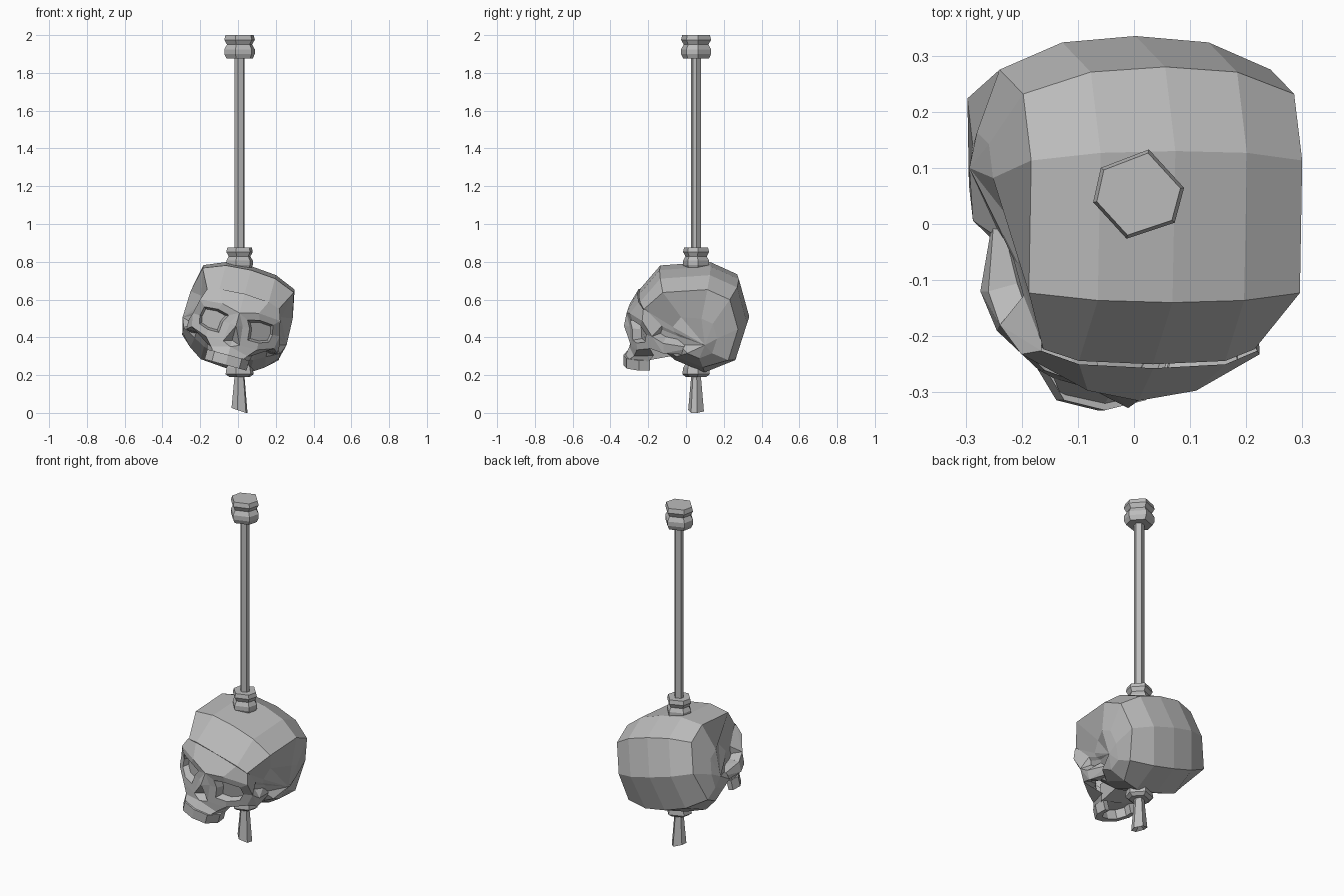
import bpy, bmesh
from math import radians, sin, cos
from mathutils import Matrix, Vector

cube = bpy.data.objects.get("Cube")
if cube:
    bpy.data.objects.remove(cube)

grey = bpy.data.materials.new("plain grey")
grey.use_nodes = True
tone = (0.5, 0.5, 0.5, 1)
grey.diffuse_color = tone
grey.node_tree.nodes["Principled BSDF"].inputs["Base Color"].default_value = tone

# The head leans sideways on the pole
LEAN = Matrix.Translation((0, 0, 0.5)) @ Matrix.Rotation(radians(15), 4, 'Y')
# Corner directions of the slightly uneven hexagon
HEX = [radians(a) for a in (8, 77, 145, 190, 255, 322)]


def finish(name, bm, head=False, front=False):
    """Turn a bmesh into an object; head parts are mirrored and leaned."""
    bmesh.ops.recalc_face_normals(bm, faces=bm.faces)
    if front and sum(f.normal.y * f.calc_area() for f in bm.faces) > 0:
        bmesh.ops.reverse_faces(bm, faces=bm.faces)
    mesh = bpy.data.meshes.new(name)
    bm.to_mesh(mesh)
    bm.free()
    mesh.materials.append(grey)
    obj = bpy.data.objects.new(name, mesh)
    bpy.context.collection.objects.link(obj)
    if head:
        obj.matrix_world = LEAN
        obj.modifiers.new("mirror", 'MIRROR').use_clip = True


def hulls(name, groups):
    """One convex block for each group of points."""
    bm = bmesh.new()
    for pts in groups:
        verts = [bm.verts.new(p) for p in pts]
        res = bmesh.ops.convex_hull(bm, input=verts)
        spare = set(res["geom_interior"]) | set(res["geom_unused"])
        bmesh.ops.delete(bm, geom=[v for v in spare if isinstance(v, bmesh.types.BMVert)],
                         context='VERTS')
    finish(name, bm, head=True)


def hex_loft(profile, dent=0.0):
    """Six-sided part on the pole axis; dent hollows the lower end."""
    bm = bmesh.new()
    rings = [[bm.verts.new((0.008 + r * cos(a), 0.053 + r * sin(a), z)) for a in HEX]
             for r, z in profile]
    for low, high in zip(rings, rings[1:]):
        for i in range(6):
            bm.faces.new((low[i - 1], low[i], high[i], high[i - 1]))
    bm.faces.new(rings[-1])
    hub = bm.verts.new((0.008, 0.053, profile[0][1] + dent))
    for i in range(6):
        bm.faces.new((hub, rings[0][i], rings[0][i - 1]))
    return bm, rings[0]


# Pole with its turned fittings
def fitting(name, base, height, r):
    steps = ((0.85, 0), (1, 0.2), (1, 0.4), (0.82, 0.6), (1, 0.8), (0.92, 1))
    finish(name, hex_loft([(r * k, base + height * t) for k, t in steps])[0])


fitting("top_knob", 1.875, 0.125, 0.082)
fitting("upper_collar", 0.76, 0.115, 0.071)
finish("pole", hex_loft([(0.027, 0.15), (0.027, 1.9)])[0])
finish("lower_collar", hex_loft([(0.055, 0.19), (0.075, 0.205), (0.07, 0.24), (0.05, 0.27)])[0])

# Flared foot with a slanted, hollow end
bm, tip = hex_loft([(0.043, 0), (0.026, 0.2)], dent=0.04)
for v in tip:
    v.co.z = max(0, (0.04 - v.co.x) * 0.35)
finish("foot_spike", bm)

# Cranium: centre-line outline repeated in narrowing columns toward the side
outline = [(-.25, .13), (-.14, .265), (.13, .285), (.28, .215), (.335, .01),
           (.27, -.2), (.1, -.27), (-.06, -.2), (-.15, -.12), (-.17, 0), (-.23, .06)]
# side offset, scale, scale of the front half, drop
columns = [(0, 1, 1, 0), (.135, .96, .98, 0), (.25, .79, .91, 0), (.28, .4, .4, .04)]
bm = bmesh.new()
grid = []
for u, k, k_front, drop in columns:
    loop = []
    for y, z in outline:
        py = 0.05 + (k_front if y < 0 else k) * (y - 0.05)
        pz = k * z - drop
        side = u
        if u > 0.2 and py < 0 and pz < 0.15:   # hollow temples
            side = u * 0.78
        elif u > 0.2 and pz < -0.18:           # rounded underside
            side = u * 0.82
        elif u > 0.2 and pz < -0.1:            # full lower back
            side = 0.265
        loop.append(bm.verts.new((side, py, pz)))
    grid.append(loop)
n = len(outline)
for a, b in zip(grid, grid[1:]):
    for i in range(n):
        bm.faces.new((a[i - 1], a[i], b[i], b[i - 1]))
side_tip = bm.verts.new((.285, .1, -.07))
for i in range(n):
    bm.faces.new((grid[-1][i - 1], grid[-1][i], side_tip))
finish("cranium", bm, head=True)

# Face: forehead strip, rim around the eye, nose and upper jaw
P = dict(crown=(0, -.257, .135), crown_mid=(.135, -.25, .126), crown_end=(.199, -.226, .104),
         glabella=(0, -.315, .03), brow=(.1, -.297, .055), temple=(.22, -.232, .045),
         orbit=(.238, -.18, -.035), cheek=(.225, -.19, -.105), under=(.14, -.26, -.135),
         nostril=(.045, -.293, -.135), bridge=(.035, -.298, -.035), tip=(0, -.328, -.04),
         cavity=(0, -.265, -.12), lip=(0, -.3, -.155), fang=(.1, -.275, -.18),
         molar=(.125, -.17, -.17), gum=(0, -.322, -.205), gum_mid=(.08, -.305, -.205),
         gum_end=(.115, -.2, -.205), palate=(0, -.17, -.19))
bm = bmesh.new()
V = {key: bm.verts.new(p) for key, p in P.items()}
for names in ("crown crown_mid brow glabella", "crown_mid crown_end temple brow",
              "glabella bridge tip", "bridge nostril tip", "tip nostril cavity",
              "nostril lip cavity", "nostril under fang lip", "under cheek molar fang",
              "lip fang gum_mid gum", "fang molar gum_end gum_mid",
              "gum gum_mid gum_end palate"):
    bm.faces.new([V[k] for k in names.split()])
rim = [V[k] for k in "glabella brow temple orbit cheek under nostril bridge".split()]
centre = Vector((.135, -.255, -.037))


def eye_ring(scale, depth):
    return [bm.verts.new(centre + (v.co - centre) * scale + Vector((0, depth, 0))) for v in rim]


loops = [rim, eye_ring(.62, -.003), eye_ring(.5, .04)]
for a, b in zip(loops, loops[1:]):
    for i in range(8):
        bm.faces.new((a[i - 1], a[i], b[i], b[i - 1]))
bm.faces.new(loops[-1])
finish("face", bm, head=True, front=True)

# Temple and cheekbone, sloping back onto the cranium
arch_top, arch_low = (.25, -.12, -.07), (.25, -.12, -.125)
hulls("cheekbone", [
    [P["crown_end"], P["temple"], P["orbit"], (.18, -.08, .06), (.15, -.08, -.02)],
    [P["orbit"], P["cheek"], arch_top, arch_low, (.15, -.09, -.02), (.15, -.09, -.13)],
    [arch_top, arch_low, (.15, -.1, -.02), (.15, -.1, -.13), (.23, .03, -.1),
     (.22, .02, -.14), (.18, .03, -.04)]])

# Block joining the jaw to the skull base
hulls("jaw_root", [[(x, y, z) for x in (0, .11) for y, z in
                    ((-.2, -.2), (-.04, -.17), (-.19, -.11), (-.04, -.1))]])

# Upper teeth, a curved row of blocks
arch = [(0, -.332), (.075, -.314), (.115, -.25), (.11, -.19)]
teeth = []
for a, b in zip(arch, arch[1:]):
    corners = [(x * k, -.2 + (y + .2) * k) for x, y in (a, b) for k in (1, .7)]
    teeth.append([(x, y, z) for x, y in corners for z in (-.2, -.255)])
hulls("upper_teeth", teeth)
